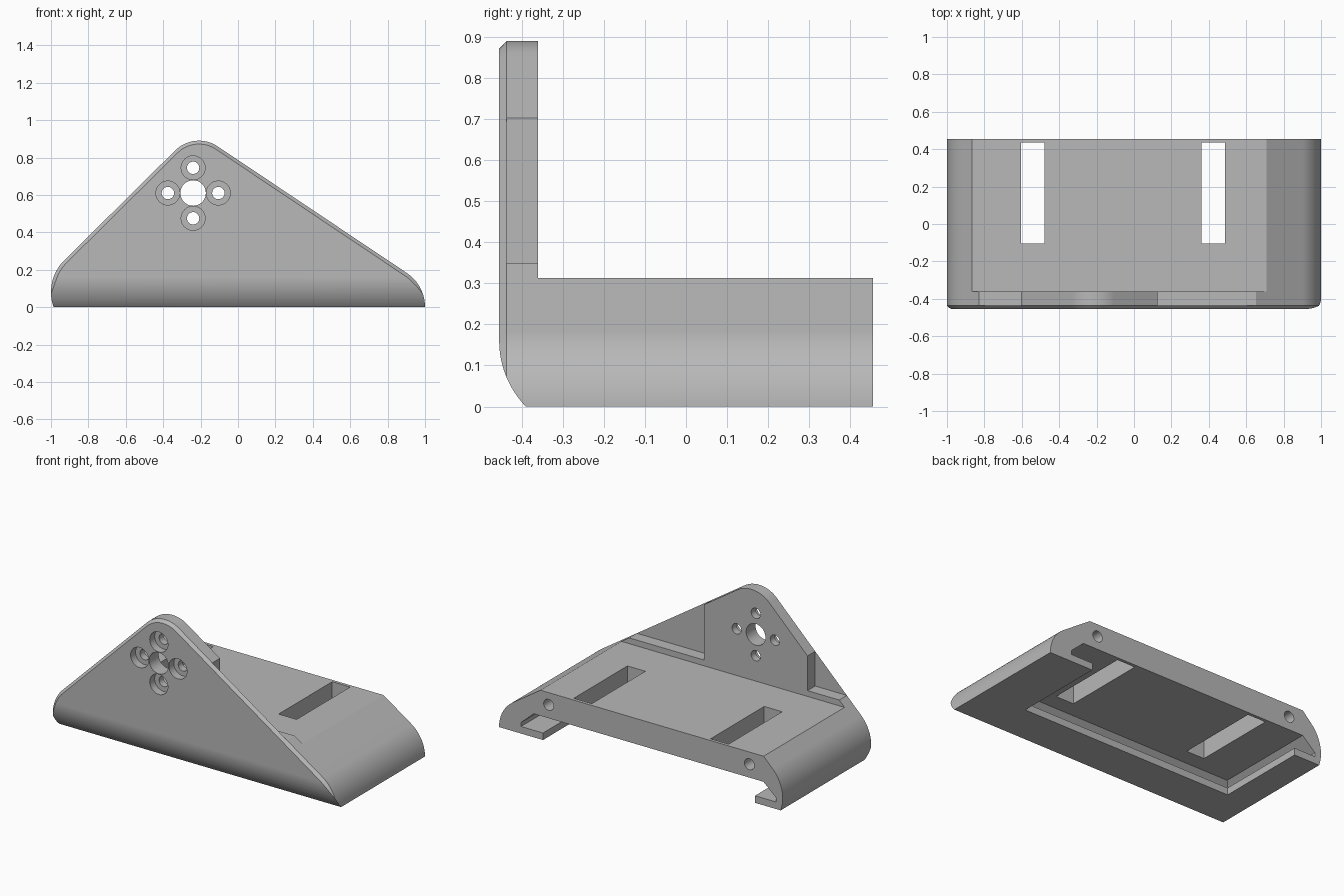
import bpy, bmesh
from math import sin, cos, asin, radians, degrees, pi

if "Cube" in bpy.data.objects:
    bpy.data.objects.remove(bpy.data.objects["Cube"])

# One plain grey for the whole part
grey = bpy.data.materials.new("plain grey")
grey.use_nodes = True
grey.diffuse_color = (0.48, 0.48, 0.48, 1)
grey.node_tree.nodes["Principled BSDF"].inputs["Base Color"].default_value = grey.diffuse_color


def loft(name, loops):
    """Closed solid through loops with equal numbers of points."""
    bm = bmesh.new()
    rings = [[bm.verts.new(p) for p in loop] for loop in loops]
    n = len(rings[0])
    bm.faces.new(rings[0])
    bm.faces.new(rings[-1])
    for a, b in zip(rings, rings[1:]):
        for i in range(n):
            j = (i + 1) % n
            bm.faces.new((a[i], a[j], b[j], b[i]))
    bmesh.ops.recalc_face_normals(bm, faces=bm.faces)
    mesh = bpy.data.meshes.new(name)
    bm.to_mesh(mesh)
    bm.free()
    mesh.materials.append(grey)
    obj = bpy.data.objects.new(name, mesh)
    bpy.context.collection.objects.link(obj)
    return obj


def arc(cx, cz, r, a0, a1, steps=16):
    angles = [radians(a0 + (a1 - a0) * i / steps) for i in range(steps + 1)]
    return [(cx + r * cos(a), cz + r * sin(a)) for a in angles]


def at_y(points, y):
    return [(x, y, z) for x, z in points]


def rect(x0, x1, y0, y1, z):
    return [(x0, y0, z), (x1, y0, z), (x1, y1, z), (x0, y1, z)]


def box(name, x0, x1, y0, y1, z0, z1):
    return loft(name, [rect(x0, x1, y0, y1, z0), rect(x0, x1, y0, y1, z1)])


def bore(name, x, z, r, y0, y1):
    ring = arc(x, z, r, 0, 360, 40)[:-1]
    return loft(name, [at_y(ring, y0), at_y(ring, y1)])


def outline(inset):
    """Rounded triangle with a flat base."""
    left = 0.24 - inset
    return (arc(0.78, 0, 0.22 - inset, 0, 56.5)
            + arc(-0.209, 0.71, 0.18 - inset, 56.5, 135)
            + arc(-0.76, 0.08, left, 135, 180 + degrees(asin(0.08 / left))))


# Full-depth block with a chamfered front edge
FRONT, SKIN, PLATE, BACK = -0.455, -0.437, -0.36, 0.455
bracket = loft("mounting_bracket", [at_y(outline(0.018), FRONT),
                                    at_y(outline(0), SKIN), at_y(outline(0), BACK)])

cutters = []

# Space above the base, behind the upright plate
cutters.append(box("above_base", -1.2, 1.2, PLATE, 0.6, 0.313, 1.2))

# Rounded lower front edge
curve = arc(-0.225, 0.16, 0.23, 180, 240)
curve += [(-0.6, curve[-1][1]), (-0.6, 0.16)]
cutters.append(loft("front_round", [[(x, y, z) for y, z in curve] for x in (-1.2, 1.2)]))

# Side pockets in the back of the plate
cutters.append(box("left_pocket", 0.125, 1.2, SKIN, -0.2, 0.35, 1.0))
cutters.append(box("right_pocket", -1.2, -0.605, SKIN, -0.2, 0.35, 1.0))

# Strap slots through the base
for x in (-0.605, 0.36):
    cutters.append(box("strap_slot", x, x + 0.127, -0.105, 0.435, -0.1, 0.5))

# Underside channel with sloped shoulders, and its narrower mouth
x0, x1, y0 = -0.955, 0.845, -0.30
cutters.append(loft("channel", [rect(x0, x1, y0, 0.7, 0.045),
                                rect(x0, x1, y0, 0.7, 0.07),
                                rect(x0 + 0.09, x1 - 0.09, y0 + 0.09, 0.7, 0.15)]))
cutters.append(box("channel_mouth", x0 + 0.15, x1 - 0.155, y0 + 0.165, 0.8, -0.1, 0.06))

# Centre hole and four counterbored holes around it
cutters.append(bore("centre_hole", -0.24, 0.61, 0.068, -0.6, -0.2))
for k in range(4):
    x = -0.24 + 0.135 * cos(k * pi / 2)
    z = 0.61 + 0.135 * sin(k * pi / 2)
    cutters.append(bore("screw_hole", x, z, 0.033, -0.6, -0.2))
    cutters.append(bore("counterbore", x, z, 0.064, -0.6, -0.405))

# Blind holes in the rear face
for x in (-0.765, 0.65):
    cutters.append(bore("rear_hole", x, 0.235, 0.035, 0.25, 0.6))

# Apply the cuts
bpy.ops.object.select_all(action='DESELECT')
bracket.select_set(True)
bpy.context.view_layer.objects.active = bracket
for cutter in cutters:
    cutter.hide_render = True
    mod = bracket.modifiers.new("cut", 'BOOLEAN')
    mod.operation = 'DIFFERENCE'
    mod.solver = 'EXACT'
    mod.object = cutter
    bpy.ops.object.modifier_apply(modifier=mod.name)
    bpy.data.objects.remove(cutter)

# Smooth rounds, crisp edges
bpy.ops.object.shade_smooth_by_angle(angle=radians(20))
weighted = bracket.modifiers.new("even_shading", 'WEIGHTED_NORMAL')
weighted.keep_sharp = True
